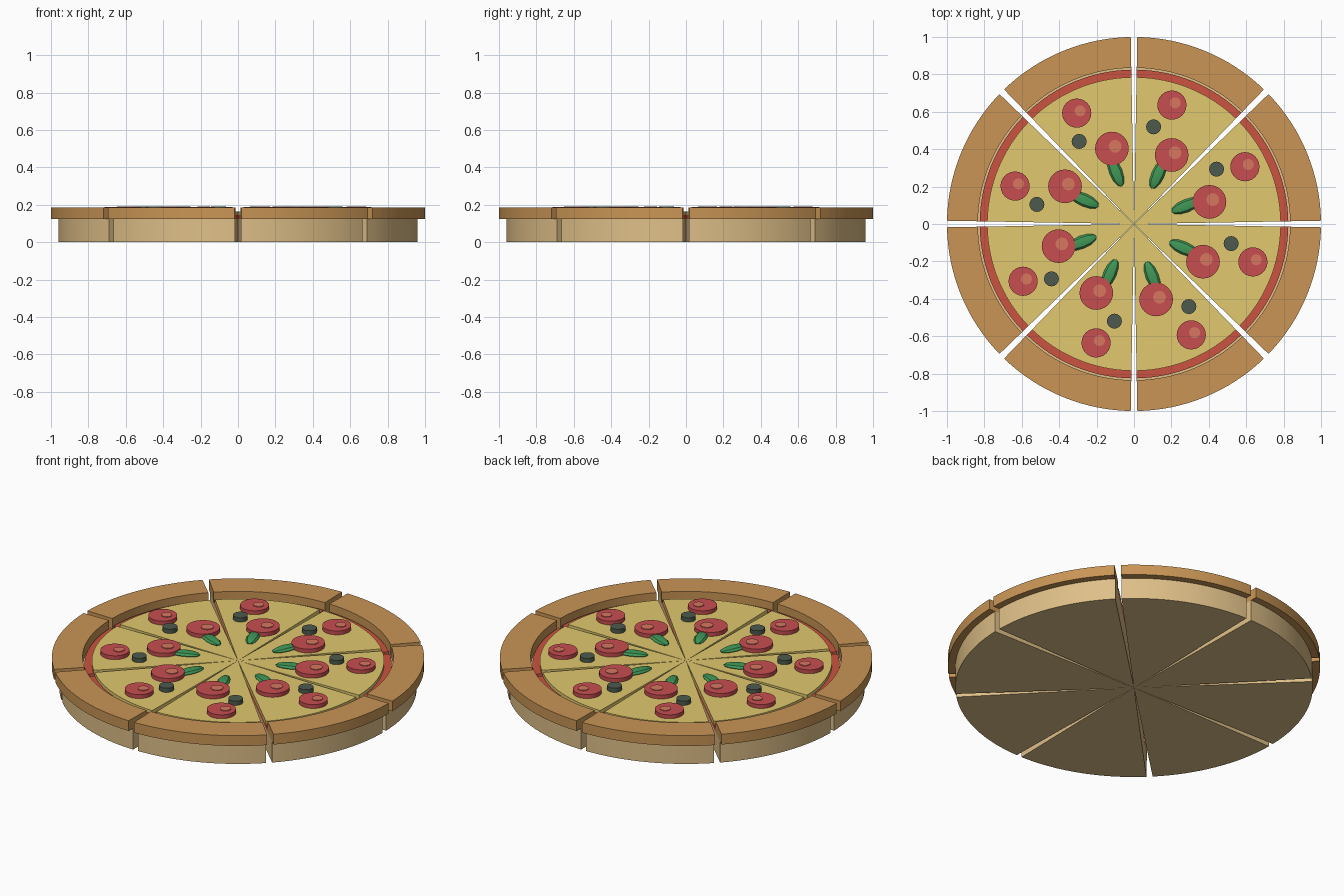
import bpy, bmesh
from math import radians, sin, cos, pi
from mathutils import Matrix, Vector

if "Cube" in bpy.data.objects:
    bpy.data.objects.remove(bpy.data.objects["Cube"])

SLICES, GAP, STEPS = 8, radians(1.0), 16
HALF = pi / SLICES - GAP


def material(name, rgb):
    m = bpy.data.materials.new(name)
    m.diffuse_color = [(c / 255) ** 2.2 for c in rgb] + [1]
    m.use_nodes = True
    m.node_tree.nodes["Principled BSDF"].inputs["Base Color"].default_value = m.diffuse_color
    return m


DOUGH = material("dough", (222, 190, 135))
CRUST = material("baked_crust", (200, 148, 86))
SAUCE = material("tomato_sauce", (202, 84, 66))
CHEESE = material("cheese", (224, 200, 110))
MEAT = material("pepperoni", (198, 78, 80))
FAT = material("pepperoni_light", (216, 118, 96))
OLIVE = material("olive", (78, 90, 78))
LEAF = material("basil", (66, 150, 88))


def finish(bm, name, mat):
    bmesh.ops.recalc_face_normals(bm, faces=bm.faces)
    me = bpy.data.meshes.new(name)
    bm.to_mesh(me)
    bm.free()
    ob = bpy.data.objects.new(name, me)
    bpy.context.collection.objects.link(ob)
    me.materials.append(mat)
    bpy.ops.object.select_all(action='DESELECT')
    ob.select_set(True)
    bpy.context.view_layer.objects.active = ob
    bpy.ops.object.shade_smooth_by_angle(angle=radians(30))
    return ob


def wedge(name, mid, r_in, r_out, z0, z1, mat):
    """Pie wedge, or ring segment when r_in > 0, extruded from z0 to z1."""
    angles = [mid - HALF + 2 * HALF * i / STEPS for i in range(STEPS + 1)]
    bm = bmesh.new()

    def ring(r, z):
        return [bm.verts.new((r * cos(a), r * sin(a), z)) for a in angles]

    ob_, ot = ring(r_out, z0), ring(r_out, z1)
    if r_in > 0:
        ib, it = ring(r_in, z0), ring(r_in, z1)
    else:
        ib = [bm.verts.new((0, 0, z0))]
        it = [bm.verts.new((0, 0, z1))]
    for i in range(STEPS):
        bm.faces.new((ob_[i], ob_[i + 1], ot[i + 1], ot[i]))
        if r_in > 0:
            bm.faces.new((ib[i], it[i], it[i + 1], ib[i + 1]))
            bm.faces.new((ot[i], ot[i + 1], it[i + 1], it[i]))
            bm.faces.new((ob_[i], ib[i], ib[i + 1], ob_[i + 1]))
    if r_in <= 0:
        bm.faces.new(ot + it)
        bm.faces.new(ob_ + ib)
    for e in (0, -1):
        bm.faces.new((ib[e], ob_[e], ot[e], it[e]))
    return finish(bm, name, mat)


def disc(name, p, r, z0, z1, mat, segments=24):
    bm = bmesh.new()
    bmesh.ops.create_cone(bm, cap_ends=True, segments=segments, radius1=r, radius2=r,
                          depth=z1 - z0,
                          matrix=Matrix.Translation((p.x, p.y, (z0 + z1) / 2)))
    return finish(bm, name, mat)


def leaf(name, p, angle, mat):
    """Flattened ellipsoid with its poles along the leaf."""
    bm = bmesh.new()
    bmesh.ops.create_uvsphere(bm, u_segments=8, v_segments=6, radius=1)
    m = (Matrix.Translation((p.x, p.y, 0.170)) @ Matrix.Rotation(angle, 4, 'Z')
         @ Matrix.Diagonal((0.085, 0.035, 0.017, 1)) @ Matrix.Rotation(pi / 2, 4, 'Y'))
    bmesh.ops.transform(bm, matrix=m, verts=bm.verts)
    return finish(bm, name, mat)


for s in range(SLICES):
    mid = (s + 0.5) * 2 * pi / SLICES
    n = f"_{s + 1}"
    turn = Matrix.Rotation(mid, 2)

    def at(along, across):
        return turn @ Vector((along, across))

    # Slice layers
    wedge("dough_base" + n, mid, 0, 0.96, 0, 0.125, DOUGH)
    wedge("crust_rim" + n, mid, 0.835, 1.0, 0.125, 0.186, CRUST)
    wedge("sauce_layer" + n, mid, 0, 0.825, 0.125, 0.145, SAUCE)
    wedge("cheese_layer" + n, mid, 0, 0.785, 0.145, 0.165, CHEESE)

    # Toppings
    for label, p, r in (("large", at(0.418, -0.045), 0.09),
                        ("small", at(0.665, 0.056), 0.078)):
        disc(f"pepperoni_{label}" + n, p, r, 0.163, 0.188, MEAT)
        disc(f"pepperoni_{label}_spot" + n, p + Vector((0.018, 0.012)),
             r * 0.38, 0.18, 0.192, FAT, 16)
    disc("olive" + n, at(0.52, 0.102), 0.04, 0.163, 0.19, OLIVE, 16)
    leaf("basil_leaf" + n, at(0.295, -0.017), mid - radians(1), LEAF)
